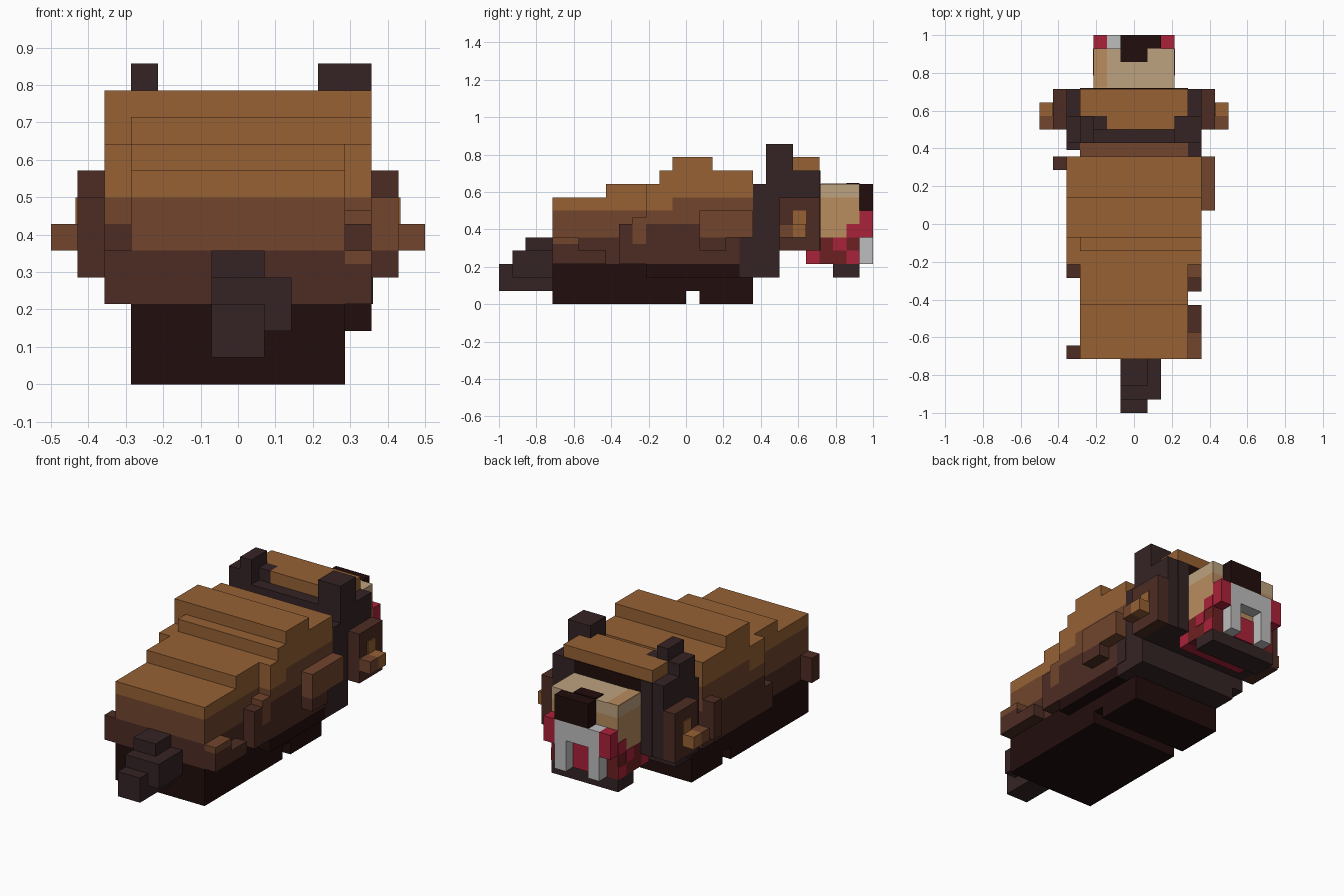
import bpy, bmesh
from mathutils import Vector

if "Cube" in bpy.data.objects:
    bpy.data.objects.remove(bpy.data.objects["Cube"], do_unlink=True)

U = 1 / 14  # size of one block


def lin(c):
    c /= 255
    return c / 12.92 if c <= 0.04045 else ((c + 0.055) / 1.055) ** 2.4


PALETTE = {
    "golden_brown": (150, 97, 52), "mid_brown": (113, 69, 45),
    "dark_brown": (77, 44, 36), "near_black": (33, 13, 12),
    "charcoal": (53, 36, 37), "light_tan": (189, 162, 128),
    "peach": (185, 140, 95), "red": (170, 34, 58),
    "deep_red": (109, 32, 34), "tooth_grey": (190, 190, 190),
}
MATS = {}
for key, rgb in PALETTE.items():
    m = bpy.data.materials.new(key)
    m.use_nodes = True
    col = (*[lin(v) for v in rgb], 1)
    m.diffuse_color = col
    bsdf = m.node_tree.nodes["Principled BSDF"]
    bsdf.inputs["Base Color"].default_value = col
    bsdf.inputs["Roughness"].default_value = 0.9
    MATS[key] = m


def blocks(name, boxes, bands):
    """Boxes (x0,x1,y0,y1,z0,z1) in block units; bands = [(colour, from height), ...]."""
    if isinstance(bands, str):
        bands = [(bands, -1)]
    bm = bmesh.new()
    for x0, x1, y0, y1, z0, z1 in boxes:
        vs = bmesh.ops.create_cube(bm, size=1)["verts"]
        for v in vs:
            v.co = Vector((x1 if v.co.x > 0 else x0, y1 if v.co.y > 0 else y0,
                           z1 if v.co.z > 0 else z0))
    for _, h in bands[1:]:
        bmesh.ops.bisect_plane(bm, geom=bm.verts[:] + bm.edges[:] + bm.faces[:], dist=1e-4,
                               plane_co=(0, 0, h), plane_no=(0, 0, 1))
    for f in bm.faces:
        z = f.calc_center_median().z
        f.material_index = max(i for i, b in enumerate(bands) if z > b[1] + 1e-4 or i == 0)
    bmesh.ops.scale(bm, vec=(U, U, U), verts=bm.verts)
    me = bpy.data.meshes.new(name)
    bm.to_mesh(me)
    bm.free()
    for c, _ in bands:
        me.materials.append(MATS[c])
    ob = bpy.data.objects.new(name, me)
    bpy.context.collection.objects.link(ob)
    return ob


# Underside slab with a slot across it
blocks("belly", [(-4, 4, -10, 5, 1, 3), (-4, 4, -10, 0, 0, 1), (-4, 4, 1, 5, 0, 1),
                 (4, 5, -3, 4, 2, 3)], "near_black")

# Stepped back, banded by height
blocks("rump", [(-4, 4, -10, -6, 3, 8), (-4, 4, -6, -3, 3, 9)],
       [("dark_brown", 3), ("mid_brown", 5), ("golden_brown", 7)])
blocks("loin", [(-5, 4, -3, -1, 3, 9), (4, 5, -3, -2, 3, 9)],
       [("dark_brown", 3), ("mid_brown", 6), ("golden_brown", 7)])
blocks("loin_step", [(-4, 4, -2, -1, 9, 10), (4, 5, -2, -1, 3, 10)],
       [("dark_brown", 3), ("mid_brown", 6), ("golden_brown", 7)])
blocks("shoulders", [(-5, 5, -1, 2, 3, 11), (-5, 5, 2, 5, 3, 10)],
       [("dark_brown", 3), ("mid_brown", 6), ("golden_brown", 8)])

# Fur tufts along the flanks
blocks("right_flank_tufts", [(-5, -4, -10, -9, 3, 5), (-5, -4, -4, -3, 3, 5),
                             (-6, -5, 4, 5, 4, 7)], "dark_brown")
blocks("left_flank_tufts", [(4, 5, -8, -6, 3, 4), (4, 5, -5, -4, 3, 6),
                            (5, 6, 1, 3, 4, 5)], "dark_brown")
blocks("left_flank_pale_tufts", [(4, 5, -10, -8, 3, 5), (4, 5, -4, -3, 3, 6.5),
                                 (5, 6, 1, 5, 5, 7)],
       [("dark_brown", 3), ("mid_brown", 4.5)])

# Tail
blocks("tail", [(-1, 1, -14, -13, 1, 3), (-1, 1, -13, -12, 1, 4),
                (-1, 1, -12, -10, 1, 5), (1, 2, -13, -10, 2, 4)], "charcoal")

# Neck and mane
blocks("neck", [(-4, 4, 5, 6, 3, 9)], [("charcoal", 3), ("mid_brown", 7)])
blocks("mane", [(4, 5, 5, 6, 3, 9), (-5, -4, 5.5, 6, 3, 9), (-5, 5, 6, 7, 3, 10),
                (-4, 4, 5, 7, 2, 3), (4, 5, 4, 7, 2, 3),
                (4, 5.05, 4, 5, 3, 5)], "charcoal")

# Head, brow and ears
blocks("head", [(-5, 5, 7, 10, 4, 10)], "charcoal")
blocks("forehead", [(-4, 4, 8, 10, 10, 11), (-2, 3, 7, 8, 10, 11)], "golden_brown")
blocks("brow_strip", [(-3, 3, 10, 10.08, 9, 10)], "near_black")
blocks("cheek_tops", [(s * 3 - 0.5, s * 3 + 0.5, 10, 10.08, 9, 10) for s in (-1.17, 1.17)]
       + [(3, 4, 10, 10.08, 4, 9), (-4, -3, 10, 10.08, 4, 9)], "charcoal")
blocks("ears", [(3, 5, 6, 8, 10, 12), (-4, -3, 6, 8, 10, 12), (-5, -4, 6, 8, 10, 11),
                (-3, -2, 7, 8, 10, 11)], "charcoal")

# Front paws beside the head, with pale pads
for side, s in (("left", 1), ("right", -1)):
    def flip(x0, x1, *r):
        return (min(s * x0, s * x1), max(s * x0, s * x1), *r)
    blocks(side + "_paw", [flip(5, 6, 7, 10, 4, 8)], "dark_brown")
    blocks(side + "_paw_nub_back", [flip(6, 7, 7, 8, 5, 6)], "mid_brown")
    blocks(side + "_paw_nub", [flip(6, 7, 8, 9, 5, 6)], "golden_brown")
    blocks(side + "_paw_pad", [flip(6, 6.08, 8, 9, 6, 7)], "golden_brown")

# Muzzle, nose and mouth
blocks("muzzle", [(-3, 3, 10, 13, 5, 9)], [("peach", 5), ("light_tan", 8)])
blocks("muzzle_edge", [(-3.02, -2, 10.1, 13, 8.9, 9.04)], "peach")
blocks("nose", [(-1, 2, 13, 14, 7, 9)], "near_black")
blocks("nose_bridge", [(-1, 1, 12, 13, 9, 9.08)], "near_black")
blocks("mouth", [(-3, 3, 10, 13, 3, 5)], "deep_red")
blocks("lips", [(2, 3, 13, 14, 5, 7), (-3, -2, 13, 14, 5, 7)], "red")
blocks("lip_sides", [(s - 0.04, s + 0.04, y0, y1, z0, z1) for s in (-3, 3)
                     for y0, y1, z0, z1 in ((12, 13, 3, 4), (11, 12, 4, 5), (12, 13, 5, 6))], "red")
blocks("lip_corners", [(-3, 3, 9, 10, 3, 4)], "red")
blocks("tongue", [(-1, 1, 13, 13.1, 3, 5)], "red")
blocks("teeth", [(-2, 2, 13, 14, 5.5, 7), (1, 2, 13, 14, 3, 5.5),
                 (-2, -1, 13, 14, 3, 5.5)], "tooth_grey")
blocks("jaw", [(-3, 3, 11, 13, 2, 3)], "charcoal")
